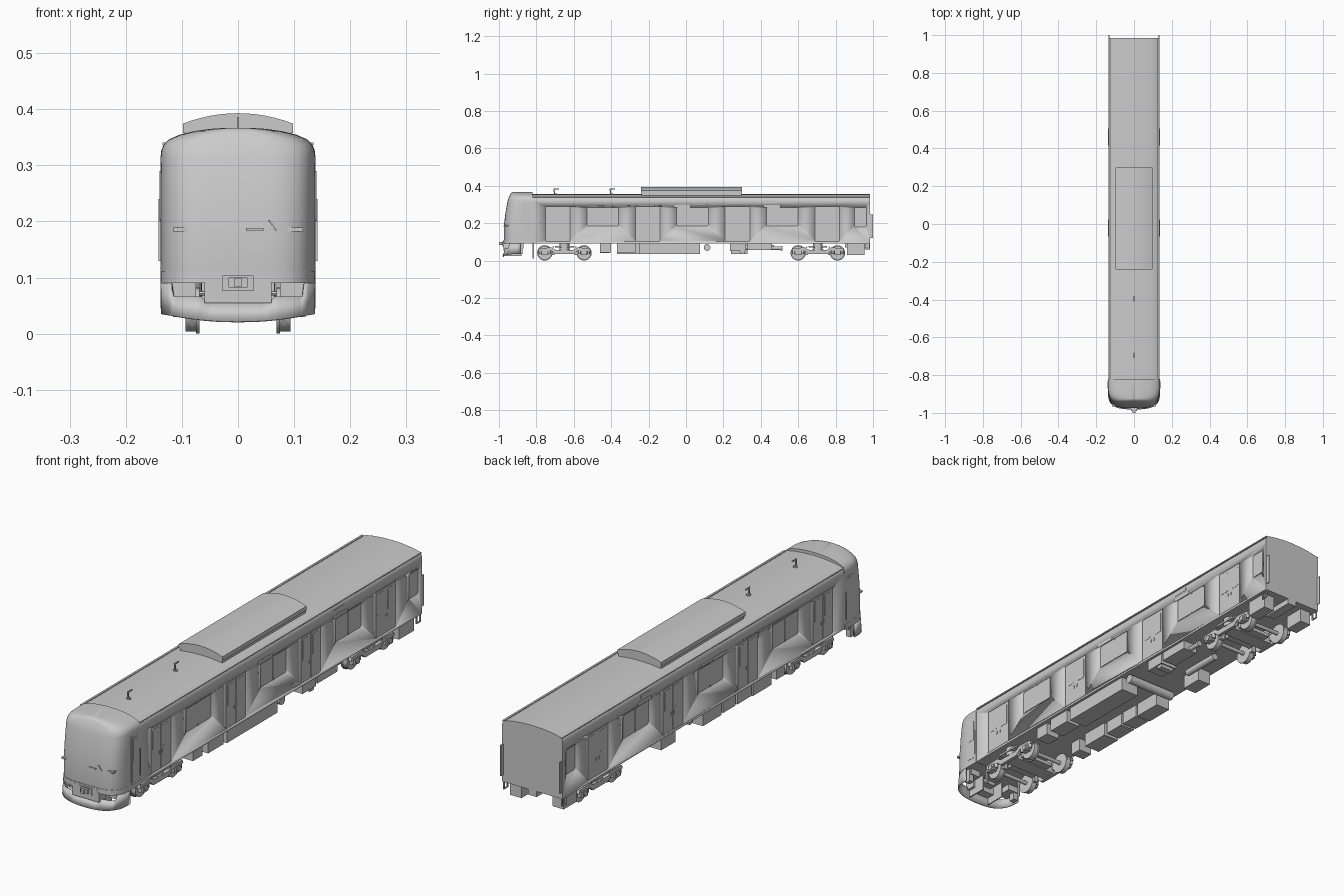
import bpy, bmesh, math
from mathutils import Matrix

if "Cube" in bpy.data.objects:
    bpy.data.objects.remove(bpy.data.objects["Cube"])


def prism(bm, pts, axis, a, b):
    """Extrude a 2D outline along x (y,z), y (x,z) or z (x,y)."""
    place = {'x': lambda p, t: (t, p[0], p[1]), 'y': lambda p, t: (p[0], t, p[1]),
             'z': lambda p, t: (p[0], p[1], t)}[axis]
    lo = [bm.verts.new(place(p, a)) for p in pts]
    hi = [bm.verts.new(place(p, b)) for p in pts]
    bm.faces.new(lo)
    bm.faces.new(hi)
    for i in range(len(pts)):
        j = (i + 1) % len(pts)
        bm.faces.new((lo[i], lo[j], hi[j], hi[i]))


def box(bm, x0, x1, y0, y1, z0, z1):
    prism(bm, [(y0, z0), (y1, z0), (y1, z1), (y0, z1)], 'x', x0, x1)


def circle(u, v, r, n=24):
    return [(u + r * math.cos(2 * math.pi * i / n), v + r * math.sin(2 * math.pi * i / n)) for i in range(n)]


def rounded(y0, y1, z0, z1, r=0.008, n=4):
    pts = []
    for k, (cy, cz) in enumerate([(y1 - r, z1 - r), (y0 + r, z1 - r), (y0 + r, z0 + r), (y1 - r, z0 + r)]):
        for i in range(n + 1):
            a = math.pi / 2 * (k + i / n)
            pts.append((cy + r * math.cos(a), cz + r * math.sin(a)))
    return pts


def finish(bm, name, mirror=False):
    if mirror:
        d = bmesh.ops.duplicate(bm, geom=bm.verts[:] + bm.edges[:] + bm.faces[:])
        vs = [g for g in d['geom'] if isinstance(g, bmesh.types.BMVert)]
        bmesh.ops.transform(bm, matrix=Matrix.Diagonal((-1, 1, 1, 1)), verts=vs)
    bmesh.ops.recalc_face_normals(bm, faces=bm.faces)
    me = bpy.data.meshes.new(name)
    bm.to_mesh(me)
    bm.free()
    ob = bpy.data.objects.new(name, me)
    bpy.context.collection.objects.link(ob)
    bpy.ops.object.select_all(action='DESELECT')
    ob.select_set(True)
    bpy.context.view_layer.objects.active = ob
    bpy.ops.object.shade_smooth_by_angle(angle=math.radians(32))
    return ob


def plan(w, y_back, depth, n=4.0, steps=32):
    """Blunt nose outline in plan, from +x side round the front to -x side."""
    pts = []
    for i in range(steps + 1):
        c, s = math.cos(math.pi * i / steps), max(0, math.sin(math.pi * i / steps))
        pts.append((math.copysign(abs(c) ** (2 / n), c) * w, y_back - depth * s ** (2 / n)))
    return pts


W = 0.136
DOORS = [-0.685, -0.205, 0.275, 0.755]
WINDOWS = [-0.445, 0.035, 0.515]

# Recess cutter for doors and windows
bm = bmesh.new()
for y in DOORS:
    prism(bm, rounded(y - .066, y + .066, .102, .29, .005), 'x', W - .004, W + .02)
for y in WINDOWS:
    prism(bm, rounded(y - .085, y + .085, .185, .285), 'x', W - .004, W + .02)
prism(bm, rounded(.90, .965, .18, .285), 'x', W - .004, W + .02)
cutter = finish(bm, "opening_cutter", True)
cutter.hide_render = True

# Main body shell
half = [(W, .092), (W, .318), (.1345, .329), (.129, .337), (.118, .343), (.09, .3485), (.045, .3535)]
bm = bmesh.new()
prism(bm, half + [(0, .355)] + [(-x, z) for x, z in reversed(half)], 'y', -.825, .985)
body = finish(bm, "body_shell")
mod = body.modifiers.new("openings", 'BOOLEAN')
mod.object, mod.operation, mod.solver = cutter, 'DIFFERENCE', 'EXACT'
bpy.ops.object.modifier_apply(modifier=mod.name)
bpy.data.objects.remove(cutter)

# Door leaves with raised window surrounds and handles
bm = bmesh.new()
for y in DOORS:
    for s in (-1, 1):
        a, b = sorted((y + s * .001, y + s * .064))
        box(bm, W - .006, W - .0025, a, b, .104, .288)
        prism(bm, rounded(a + .012, b - .012, .19, .278, .006), 'x', W - .004, W - .0015)
        box(bm, W - .004, W - .001, y + s * .009 - .002, y + s * .009 + .002, .165, .178)
finish(bm, "passenger_doors", True)

# Window panes, two per large window
bm = bmesh.new()
for y in WINDOWS:
    for s in (-1, 1):
        a, b = sorted((y + s * .003, y + s * .080))
        prism(bm, rounded(a, b, .19, .28, .006), 'x', W - .006, W - .0025)
    box(bm, W - .006, W - .001, y - .003, y + .003, .186, .284)
prism(bm, rounded(.905, .96, .185, .28, .006), 'x', W - .006, W - .0025)
finish(bm, "side_windows", True)

# Side indicator panels and rain gutters
bm = bmesh.new()
for y in (-.02, .46):
    prism(bm, rounded(y - .045, y + .045, .284, .298, .006), 'x', W - .002, W + .001)
box(bm, W - .002, W + .001, .42, .485, .308, .322)
box(bm, .126, .1345, -.82, .985, .336, .341)
finish(bm, "side_trim", True)

# Driving cab: (z, half width, front y)
levels = [(.09, .137, -.972), (.11, .138, -.974), (.19, .138, -.973), (.25, .138, -.966), (.315, .138, -.955),
          (.328, .1365, -.951), (.338, .132, -.947), (.347, .122, -.943), (.355, .103, -.939),
          (.361, .078, -.935), (.365, .05, -.930), (.367, .02, -.926)]
bm = bmesh.new()
rings = [[bm.verts.new((x, y, z)) for x, y in plan(w, -.82, -.82 - yf)] for z, w, yf in levels]
for r0, r1 in zip(rings, rings[1:]):
    for i in range(len(r0)):
        j = (i + 1) % len(r0)
        bm.faces.new((r0[i], r0[j], r1[j], r1[i]))
bm.faces.new(rings[0])
bm.faces.new(rings[-1])
finish(bm, "driving_cab")

# Cab lower band, side doors, lamps, wiper
bm = bmesh.new()
prism(bm, plan(.1385, -.82, .156), 'z', .09, .111)
finish(bm, "cab_lower_band")
bm = bmesh.new()
prism(bm, rounded(-.88, -.822, .115, .305, .004), 'x', .12, .1375)
prism(bm, rounded(-.875, -.827, .118, .30, .004), 'x', .12, .1385)
prism(bm, rounded(-.87, -.833, .20, .29, .006), 'x', .12, .1395)
box(bm, .135, .1415, -.829, -.825, .13, .24)
finish(bm, "cab_doors", True)
bm = bmesh.new()
box(bm, .084, .116, -.966, -.93, .182, .189)
finish(bm, "front_lamps", True)
bm = bmesh.new()
prism(bm, [(.053, .203), (.056, .203), (.07, .184), (.066, .184)], 'y', -.974, -.95)
box(bm, .014, .045, -.976, -.95, .183, .188)
finish(bm, "wiper")

# Roof unit with arched lid
bm = bmesh.new()
arch = [(.098 * (1 - i / 6), .3745 + .0185 * (1 - (1 - i / 6) ** 2)) for i in range(13)]
prism(bm, [(-.098, .358), (.098, .358)] + arch, 'y', -.24, .30)
box(bm, -.095, .095, -.237, .297, .335, .36)
finish(bm, "roof_air_unit")

# Roof aerials
bm = bmesh.new()
for y in (-.70, -.40):
    prism(bm, circle(0, y, .009, 12), 'z', .35, .359)
    prism(bm, [(y - .006, .357), (y + .001, .357), (y - .002, .38), (y + .02, .381), (y + .02, .386),
               (y - .009, .386)], 'x', -.002, .002)
finish(bm, "roof_aerials")

# Front skirt
bm = bmesh.new()
cols = []
for (xt, yt), (xb, yb) in zip(plan(.136, -.885, .082, 3.2, 40), plan(.135, -.885, .094, 3.2, 40)):
    top = .055 if abs(xt) < .06 else (.066 if abs(xt) < .118 else .09)
    cols.append((bm.verts.new((xt, yt, top)), bm.verts.new((xb, yb, .021 + .014 * (xb / .135) ** 2))))
for p, q in zip(cols, cols[1:]):
    bm.faces.new((p[0], p[1], q[1], q[0]))
skirt = finish(bm, "front_skirt")
mod = skirt.modifiers.new("thickness", 'SOLIDIFY')
mod.thickness, mod.offset = .005, 0

# Couplers, front housing and brackets
bm = bmesh.new()
prism(bm, [(-.06, .055), (-.06, .088), (-.052, .104), (.052, .104), (.06, .088), (.06, .055)], 'y', -.976, -.93)
box(bm, -.028, .028, -.98, -.90, .076, .104)
box(bm, -.017, .017, -.989, -.90, .082, .1)
box(bm, -.007, .007, -1.0, -.90, .084, .098)
box(bm, -.02, .02, .85, .985, .07, .092)
finish(bm, "couplers")
bm = bmesh.new()
box(bm, .045, .05, -.965, -.88, .025, .092)
box(bm, .075, .12, -.935, -.87, .065, .094)
box(bm, .105, .125, -.90, -.875, .035, .09)
box(bm, .08, .084, -.822, -.812, .012, .092)
finish(bm, "front_brackets", True)

# Rear corner guard plates and footsteps
bm = bmesh.new()
box(bm, .13, .134, .98, 1.0, .12, .245)
box(bm, .128, .133, .978, .983, .062, .095)
box(bm, .128, .133, .955, .96, .062, .095)
box(bm, .128, .133, .955, .983, .06, .064)
finish(bm, "rear_guards", True)

# Bogies
for label, yc in (("front", -.65), ("rear", .705)):
    bm = bmesh.new()
    for y in (yc - .105, yc + .105):
        prism(bm, circle(y, .041, .037, 32), 'x', .074, .094)
        prism(bm, circle(y, .041, .041, 32), 'x', .069, .075)
        prism(bm, circle(y, .041, .008, 12), 'x', 0, .1)
    finish(bm, label + "_wheelsets", True)
    bm = bmesh.new()
    side = [(-.14, .052), (-.07, .052), (-.05, .034), (.05, .034), (.07, .052), (.14, .052),
            (.135, .066), (.07, .07), (.045, .056), (-.045, .056), (-.07, .07), (-.135, .066)]
    prism(bm, [(yc + y, z) for y, z in side], 'x', .098, .112)
    for y in (yc - .105, yc + .105):
        box(bm, .096, .116, y - .017, y + .017, .03, .056)
        prism(bm, circle(y, .043, .011, 16), 'x', .1, .12)
        for d in (-.024, .024):
            prism(bm, circle(.106, y + d, .007, 12), 'z', .036, .062)
    prism(bm, circle(.09, yc, .026, 20), 'z', .055, .095)
    box(bm, .085, .118, yc - .05, yc + .05, .07, .078)
    box(bm, 0, .1, yc - .03, yc + .03, .038, .06)
    box(bm, 0, .062, yc - .062, yc + .062, .042, .056)
    for s in (-1, 1):
        prism(bm, circle(yc + s * .06, .072, .004, 8), 'x', .04, .112)
        box(bm, .07, .09, yc + s * .06 - .006, yc + s * .06 + .006, .03, .056)
    finish(bm, label + "_bogie_frame", True)

# Underfloor equipment: x0, x1, y0, y1, bottom z
bm = bmesh.new()
for x0, x1, y0, y1, z0 in [
        (.06, .125, -.37, -.27, .04), (.045, .125, -.25, .075, .036), (.06, .12, -.46, -.40, .042),
        (-.12, -.06, -.46, -.41, .04), (-.125, -.055, -.37, -.25, .036), (-.125, -.06, -.24, -.15, .04),
        (-.125, -.06, -.14, -.06, .04), (-.125, -.06, -.05, .07, .036), (.05, .125, .235, .32, .05),
        (.06, .12, .29, .315, .036), (-.12, -.06, .24, .33, .036), (.06, .125, .33, .46, .056),
        (.07, .12, .86, .955, .03), (-.12, -.07, .87, .955, .035)]:
    box(bm, x0, x1, y0, y1, z0, .094)
finish(bm, "underfloor_boxes")
bm = bmesh.new()
prism(bm, circle(.113, .07, .018), 'x', -.10, .12)
prism(bm, circle(-.03, .07, .014), 'y', .30, .47)
prism(bm, circle(.09, .066, .009, 16), 'y', .46, .505)
prism(bm, circle(.09, .066, .012, 16), 'y', .505, .517)
finish(bm, "air_tanks")
